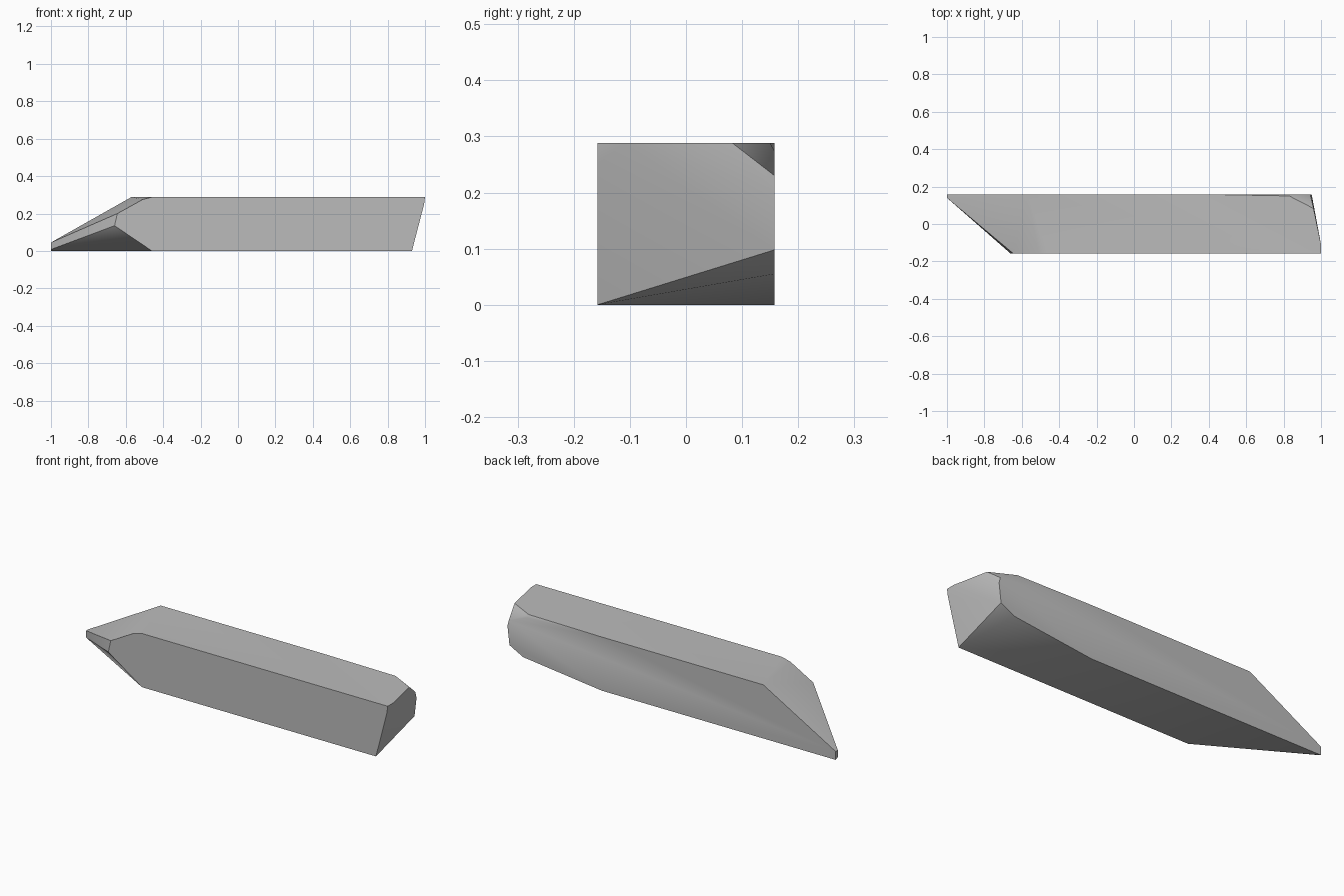
import bpy
import bmesh
import math

HALF_WIDTH = 0.158
TOP = 0.288

if "Cube" in bpy.data.objects:
    bpy.data.objects.remove(bpy.data.objects["Cube"], do_unlink=True)


def make_material(name, colour):
    material = bpy.data.materials.new(name)
    material.use_nodes = True
    material.diffuse_color = colour
    shader = material.node_tree.nodes["Principled BSDF"]
    shader.inputs["Base Color"].default_value = colour
    return material


def make_cut_block(name, corners, material):
    """Skin a faceted solid around its corner points and merge flat areas."""
    bm = bmesh.new()
    for corner in corners:
        bm.verts.new(corner)
    hull = bmesh.ops.convex_hull(bm, input=bm.verts)
    loose = {v for v in hull["geom_interior"] + hull["geom_unused"]
             if isinstance(v, bmesh.types.BMVert)}
    bmesh.ops.delete(bm, geom=list(loose), context="VERTS")
    bmesh.ops.dissolve_limit(bm, angle_limit=math.radians(1),
                             verts=bm.verts, edges=bm.edges)
    bmesh.ops.recalc_face_normals(bm, faces=bm.faces)
    mesh = bpy.data.meshes.new(name)
    bm.to_mesh(mesh)
    bm.free()
    mesh.materials.append(material)
    block = bpy.data.objects.new(name, mesh)
    bpy.context.collection.objects.link(block)
    return block


# Front outline, as (x, z)
front_outline = [(-0.46, 0), (0.93, 0), (0.995, 0.25), (1, TOP),
                 (-0.46, TOP), (-0.51, 0.275), (-0.645, 0.2), (-0.66, 0.135)]

# Back outline, as (x, z)
back_outline = [(-1, 0), (0.39, 0), (0.857, 0.055), (0.938, 0.098),
                (0.95, 0.2), (0.942, 0.23), (0.83, 0.274), (0.4, TOP),
                (-0.57, TOP), (-1, 0.045)]

# Clipped top corner and blunt tip, between the two outlines
top_corner = [(0.96, 0.083, TOP), (0.83, 0.15, TOP), (1, -0.11, TOP)]
tip = [(-1, 0.14, 0.008), (-1, 0.14, 0.045)]

corners = [(x, -HALF_WIDTH, z) for x, z in front_outline]
corners += [(x, HALF_WIDTH, z) for x, z in back_outline]
corners += top_corner + tip

grey = make_material("plain grey", (0.5, 0.5, 0.5, 1))
block = make_cut_block("pointed_block", corners, grey)

# Soft shading over shallow bends, crisp cut edges
bpy.ops.object.select_all(action="DESELECT")
block.select_set(True)
bpy.context.view_layer.objects.active = block
bpy.ops.object.shade_smooth_by_angle(angle=math.radians(32))
